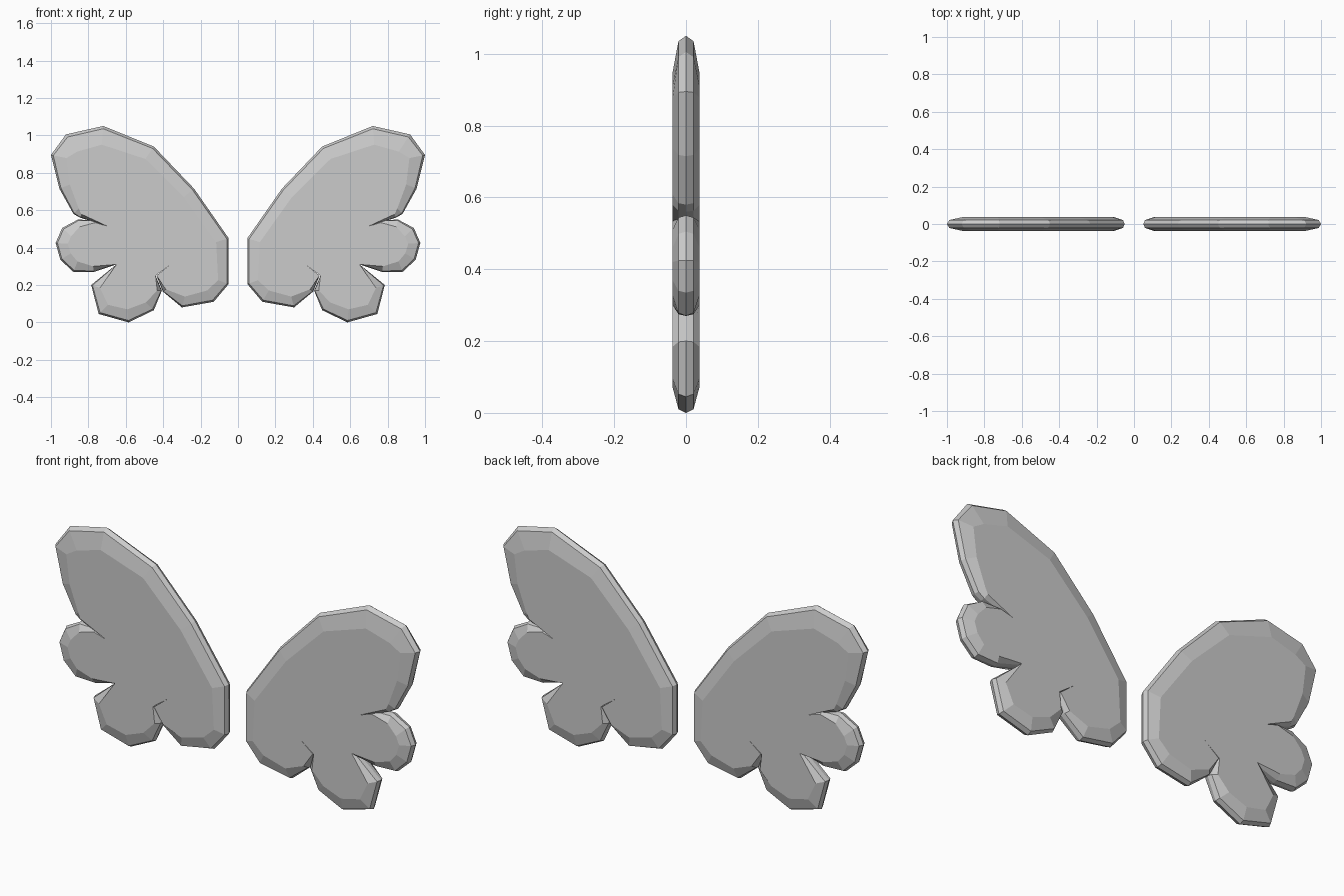
import bpy
import bmesh
from mathutils import Vector

if "Cube" in bpy.data.objects:
    bpy.data.objects.remove(bpy.data.objects["Cube"])

# Right wing outline, clockwise from the inner top: x, z, bevel inset (0 in the slits)
OUTLINE = [
    (0.05, 0.45, 0.07), (0.235, 0.715, 0.07), (0.45, 0.94, 0.08), (0.72, 1.05, 0.10),
    (0.92, 1.005, 0.11), (1.0, 0.895, 0.085), (0.955, 0.715, 0.06), (0.88, 0.58, 0.04),
    (0.845, 0.56, 0.02), (0.70, 0.515, 0.0),                       # upper slit
    (0.76, 0.545, 0.012), (0.855, 0.55, 0.04), (0.94, 0.505, 0.065), (0.975, 0.425, 0.065),
    (0.95, 0.335, 0.065), (0.88, 0.27, 0.06), (0.77, 0.27, 0.03),
    (0.65, 0.31, 0.0),                                             # middle slit
    (0.785, 0.20, 0.05), (0.745, 0.045, 0.07), (0.585, 0.0, 0.07),
    (0.45, 0.065, 0.06), (0.407, 0.17, 0.025),
    (0.441, 0.25, 0.0), (0.36, 0.31, 0.0), (0.436, 0.25, 0.0),     # hooked crease
    (0.402, 0.165, 0.02), (0.30, 0.08, 0.06), (0.13, 0.11, 0.07), (0.05, 0.205, 0.06),
]
# Rim section, back to front: share of the inset, y
SECTION = [(1, 0.037), (0.15, 0.021), (0, 0), (0.15, -0.021), (1, -0.037)]


def inward(i):
    """Direction into the wing at outline point i."""
    p, q, r = (Vector(OUTLINE[(i + k) % len(OUTLINE)][:2]) for k in (-1, 0, 1))
    a, b = (q - p).normalized(), (r - q).normalized()
    n = Vector((a.y + b.y, -a.x - b.x))
    return n.normalized() if n.length > 1e-4 else Vector((0, 0))


def make_wing(name, side):
    bm = bmesh.new()
    rings = []
    for share, y in SECTION:
        ring = []
        for i, (x, z, inset) in enumerate(OUTLINE):
            p = Vector((x, z)) + inward(i) * inset * share
            ring.append(bm.verts.new((side * p.x, y, p.y)))
        rings.append(ring)
    # Bevelled rim strips
    count = len(OUTLINE)
    for lower, upper in zip(rings, rings[1:]):
        for i in range(count):
            j = (i + 1) % count
            bm.faces.new((lower[i], lower[j], upper[j], upper[i]))
    # Flat back and front
    bm.faces.new(rings[0])
    bm.faces.new(rings[-1])
    bmesh.ops.recalc_face_normals(bm, faces=bm.faces)
    mesh = bpy.data.meshes.new(name)
    bm.to_mesh(mesh)
    bm.free()
    obj = bpy.data.objects.new(name, mesh)
    bpy.context.collection.objects.link(obj)


# Mirrored pair of wings
make_wing("right_wing", 1)
make_wing("left_wing", -1)
